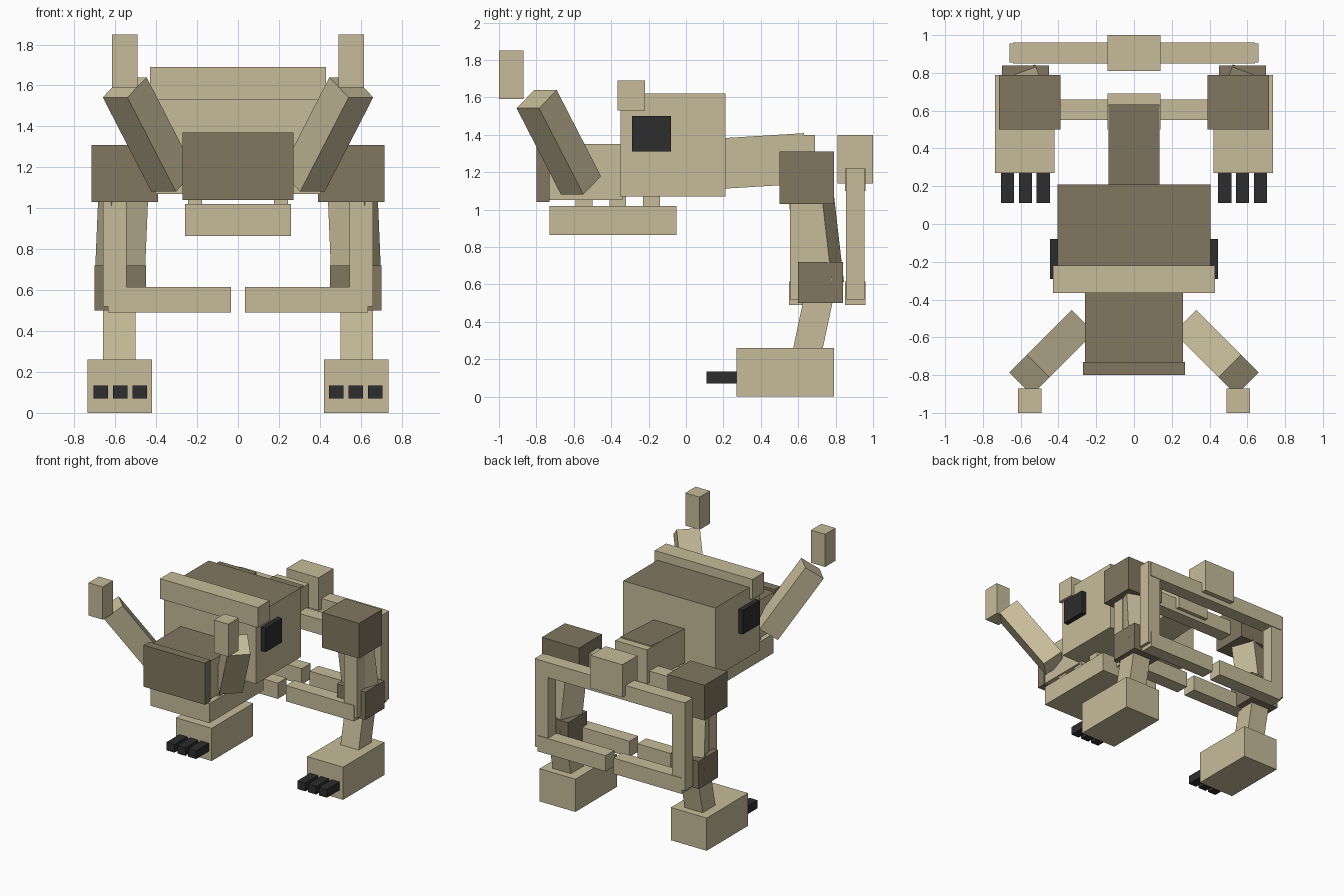
import bpy
import bmesh
from math import radians
from mathutils import Euler, Matrix, Vector

if "Cube" in bpy.data.objects:
    bpy.data.objects.remove(bpy.data.objects["Cube"])


def make_material(name, rgb):
    mat = bpy.data.materials.new(name)
    mat.use_nodes = True
    color = (*rgb, 1)
    mat.diffuse_color = color
    mat.node_tree.nodes["Principled BSDF"].inputs["Base Color"].default_value = color
    return mat


TAN = make_material("tan bone", (0.57, 0.50, 0.32))
BROWN = make_material("dark brown", (0.22, 0.185, 0.118))
BLACK = make_material("black", (0.026, 0.026, 0.026))


def block(name, center, size, mat=TAN, rot=(0, 0, 0), top=None):
    """Box from centre and size; top gives the upward face its own colour."""
    bm = bmesh.new()
    bmesh.ops.create_cube(bm, size=1, matrix=Matrix.Diagonal((*size, 1)))
    mesh = bpy.data.meshes.new(name)
    mesh.materials.append(mat)
    if top:
        mesh.materials.append(top)
        bm.normal_update()
        for face in bm.faces:
            face.material_index = int(face.normal.z > 0.9)
    bm.to_mesh(mesh)
    bm.free()
    obj = bpy.data.objects.new(name, mesh)
    obj.location = center
    obj.rotation_euler = Euler([radians(a) for a in rot])
    bpy.context.collection.objects.link(obj)
    return obj


def span(name, x, y, z, mat=TAN, top=None):
    """Box from its lower and upper limits on each axis."""
    lo, hi = Vector((x[0], y[0], z[0])), Vector((x[1], y[1], z[1]))
    return block(name, (lo + hi) / 2, hi - lo, mat, top=top)


def middle(name, half, y, z, mat=TAN, top=None):
    return span(name, (-half, half), y, z, mat, top)


# Head, snout and jaw
middle("head", 0.405, (-0.35, 0.21), (1.07, 1.62), top=BROWN)
middle("brow", 0.43, (-0.365, -0.22), (1.53, 1.69))
middle("snout", 0.26, (-0.74, -0.34), (1.05, 1.35), top=BROWN)
middle("nose", 0.27, (-0.80, -0.73), (1.04, 1.37), BROWN)
middle("jaw", 0.26, (-0.73, -0.05), (0.865, 1.02))

# Spine
block("neck", (0, 0.415, 1.26), (0.27, 0.45, 0.27), rot=(3.5, 0, 0), top=BROWN)
middle("front_vertebra", 0.14, (0.50, 0.69), (1.13, 1.40))
middle("back_vertebra", 0.14, (0.81, 1.0), (1.14, 1.40))

# Rib hoops, open at the bottom centre
RIBS = {"front": (0.55, 0.66), "back": (0.85, 0.96)}
for label, y in RIBS.items():
    middle(label + "_rib_top", 0.64, y, (1.10, 1.22))

for side, s in (("left", 1), ("right", -1)):
    def pair(name, x, y, z, mat=TAN):
        return span(f"{side}_{name}", sorted((s * x[0], s * x[1])), y, z, mat)

    for label, y in RIBS.items():
        pair(label + "_rib_post", (0.545, 0.66), (y[0] + 0.005, y[1] - 0.005), (0.52, 1.22))
        pair(label + "_rib_bottom", (0.035, 0.635), y, (0.49, 0.615))

    pair("eye", (0.40, 0.445), (-0.29, -0.08), (1.31, 1.50), BLACK)
    for i in range(3):
        y = -0.59 + 0.18 * i
        pair(f"tooth_{i + 1}", (0.175, 0.245), (y, y + 0.09), (1.01, 1.08))

    # Tusk leaning forward and outward, with an upright tip
    block(f"{side}_tusk", (s * 0.435, -0.68, 1.36), (0.17, 0.165, 0.57), rot=(36, 0, s * 45))
    pair("tusk_tip", (0.49, 0.615), (-1.0, -0.87), (1.59, 1.85))

    # Leg
    pair("shoulder", (0.39, 0.715), (0.50, 0.79), (1.03, 1.31), BROWN)
    block(f"{side}_thigh", (s * 0.568, 0.69, 0.89), (0.19, 0.19, 0.58), rot=(7, 0, -s * 20))
    pair("knee", (0.45, 0.70), (0.60, 0.84), (0.50, 0.72), BROWN)
    block(f"{side}_shin", (s * 0.58, 0.68, 0.39), (0.16, 0.155, 0.36), rot=(-12, 0, 0))
    pair("foot", (0.42, 0.735), (0.27, 0.79), (0, 0.26))
    for i in range(3):
        x = 0.445 + 0.095 * i
        pair(f"toe_{i + 1}", (x, x + 0.07), (0.11, 0.28), (0.07, 0.135), BLACK)
